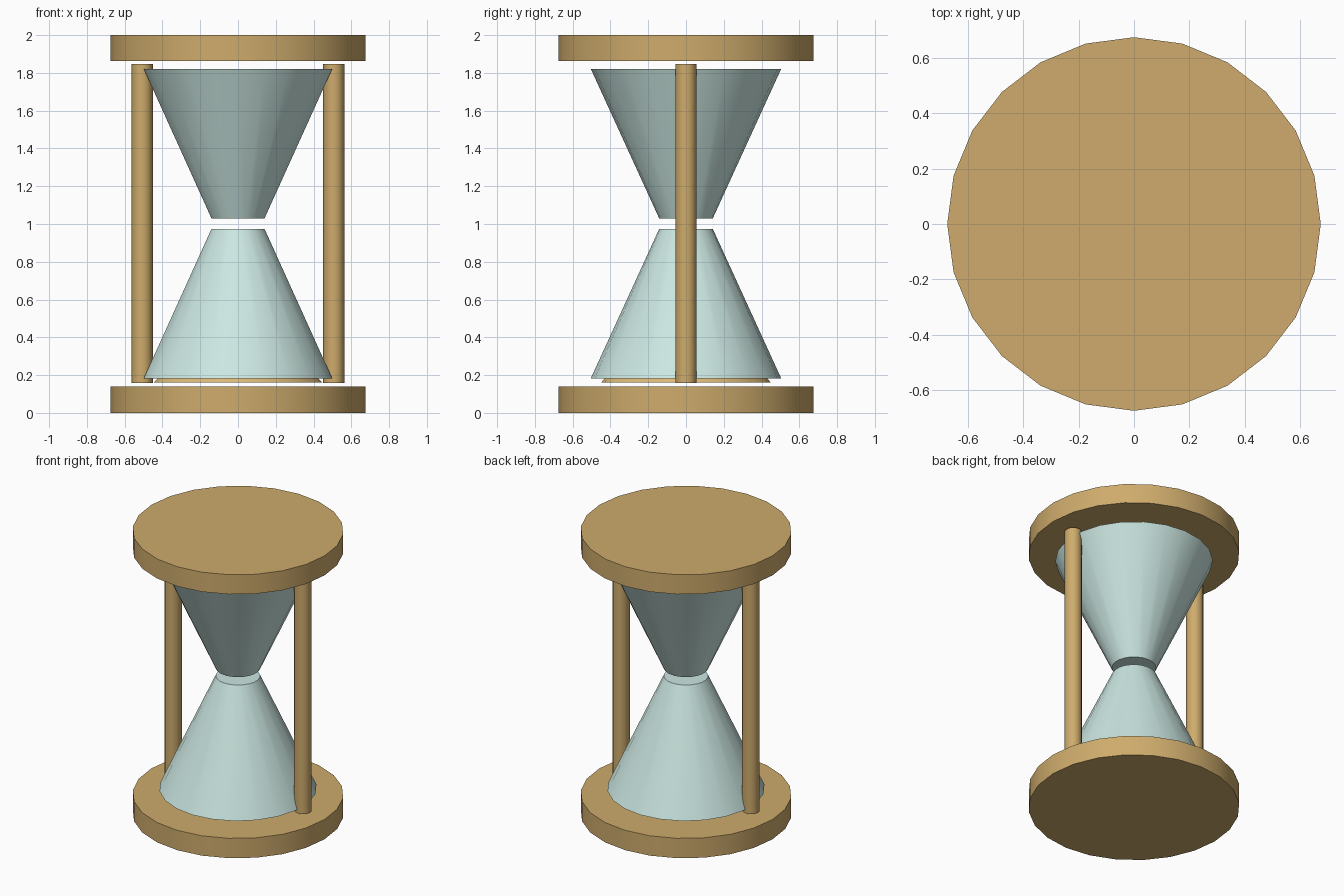
import bpy
import math

if "Cube" in bpy.data.objects:
    bpy.data.objects.remove(bpy.data.objects["Cube"])


def material(name, color):
    m = bpy.data.materials.new(name)
    m.diffuse_color = (*color, 1.0)
    m.use_nodes = True
    m.node_tree.nodes["Principled BSDF"].inputs["Base Color"].default_value = m.diffuse_color
    return m


wood = material("wood", (0.62, 0.41, 0.15))
glass = material("glass", (0.60, 0.80, 0.76))
sand_mat = material("sand", (0.75, 0.50, 0.19))


def frustum(name, sides, r_low, r_high, z_low, z_high, mat, x=0.0):
    bpy.ops.mesh.primitive_cone_add(
        vertices=sides, radius1=r_low, radius2=r_high, depth=z_high - z_low,
        location=(x, 0, (z_low + z_high) / 2))
    ob = bpy.context.object
    ob.name = name
    ob.data.materials.append(mat)
    bpy.ops.object.shade_smooth_by_angle(angle=math.radians(35))
    return ob


# Round wooden end plates
frustum("base_plate", 24, 0.675, 0.675, 0.0, 0.14, wood)
frustum("top_plate", 24, 0.675, 0.675, 1.862, 2.0, wood)

# Glass bulbs, narrow ends meeting at the neck
frustum("lower_bulb", 22, 0.504, 0.142, 0.183, 0.974, glass)
frustum("upper_bulb", 22, 0.142, 0.504, 1.03, 1.821, glass)

# Sand heap inside the lower bulb
frustum("sand_heap", 22, 0.45, 0.0, 0.16, 0.66, sand_mat)

# Side posts
for side, label in ((-1, "left"), (1, "right")):
    frustum(label + "_post", 12, 0.056, 0.056, 0.158, 1.847, wood, side * 0.507)
